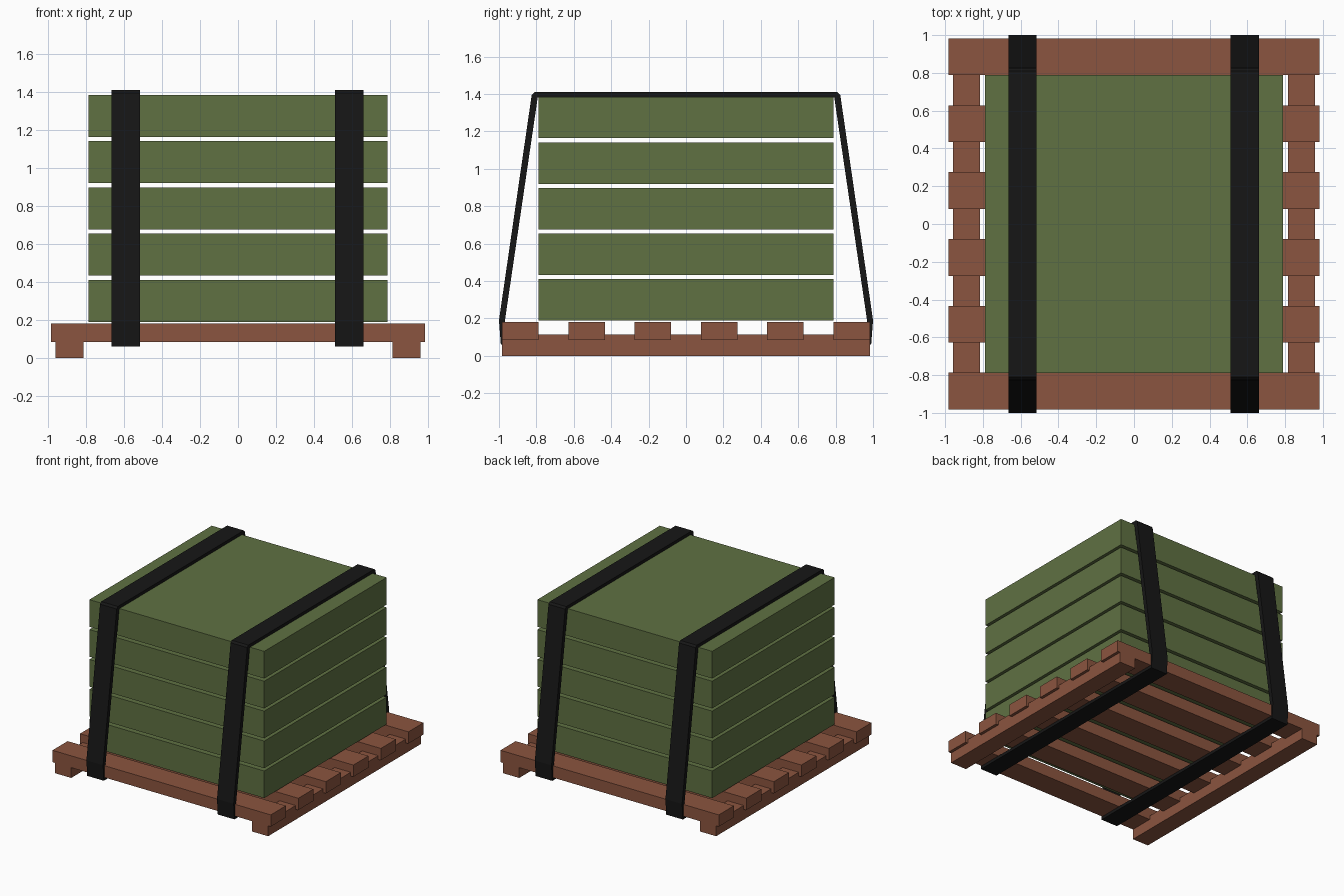
import bpy, bmesh

if "Cube" in bpy.data.objects:
    bpy.data.objects.remove(bpy.data.objects["Cube"])


def material(name, color):
    m = bpy.data.materials.new(name)
    m.diffuse_color = (*color, 1)
    m.use_nodes = True
    m.node_tree.nodes["Principled BSDF"].inputs["Base Color"].default_value = m.diffuse_color
    return m


WOOD = material("wood", (0.26, 0.09, 0.05))
GREEN = material("green_paint", (0.115, 0.165, 0.055))
BLACK = material("black_webbing", (0.008, 0.008, 0.008))


def finish(name, bm, mat):
    bmesh.ops.recalc_face_normals(bm, faces=bm.faces)
    mesh = bpy.data.meshes.new(name)
    bm.to_mesh(mesh)
    bm.free()
    mesh.materials.append(mat)
    ob = bpy.data.objects.new(name, mesh)
    bpy.context.collection.objects.link(ob)
    return ob


def box(name, center, size, mat):
    bm = bmesh.new()
    bmesh.ops.create_cube(bm, size=1)
    bmesh.ops.scale(bm, vec=size, verts=bm.verts)
    bmesh.ops.translate(bm, vec=center, verts=bm.verts)
    return finish(name, bm, mat)


def strap(name, x, width, outer, inner, mat):
    # closed rectangular-section band following two matching y-z loops
    bm = bmesh.new()
    rings = []
    for (yo, zo), (yi, zi) in zip(outer, inner):
        rings.append([bm.verts.new(p) for p in (
            (x - width / 2, yo, zo), (x + width / 2, yo, zo),
            (x + width / 2, yi, zi), (x - width / 2, yi, zi))])
    for k, ring in enumerate(rings):
        nxt = rings[(k + 1) % len(rings)]
        for j in range(4):
            bm.faces.new((ring[j], ring[(j + 1) % 4], nxt[(j + 1) % 4], nxt[j]))
    return finish(name, bm, mat)


# pallet: two runners with six cross slats
for side, x in (("left", -0.887), ("right", 0.887)):
    box(f"pallet_runner_{side}", (x, 0, 0.0575), (0.145, 1.965, 0.115), WOOD)
for i in range(6):
    y = -0.885 + i * 0.354
    box(f"pallet_slat_{i + 1}", (0, y, 0.132), (1.966, 0.195, 0.096), WOOD)

# stack of five flat crates
for i in range(5):
    box(f"crate_{i + 1}", (0, 0, 0.3 + i * 0.2435), (1.575, 1.575, 0.221), GREEN)

# straps wrapped around the load and under the pallet
half_out = [(0.99, 0.06), (1.0, 0.19), (0.825, 1.395), (0.81, 1.41)]
half_in = [(0.972, 0.085), (0.968, 0.19), (0.793, 1.38), (0.785, 1.385)]


def loop(half):
    return half + [(-y, z) for y, z in reversed(half)]


for side, x in (("left", -0.59), ("right", 0.586)):
    strap(f"strap_{side}", x, 0.15, loop(half_out), loop(half_in), BLACK)
